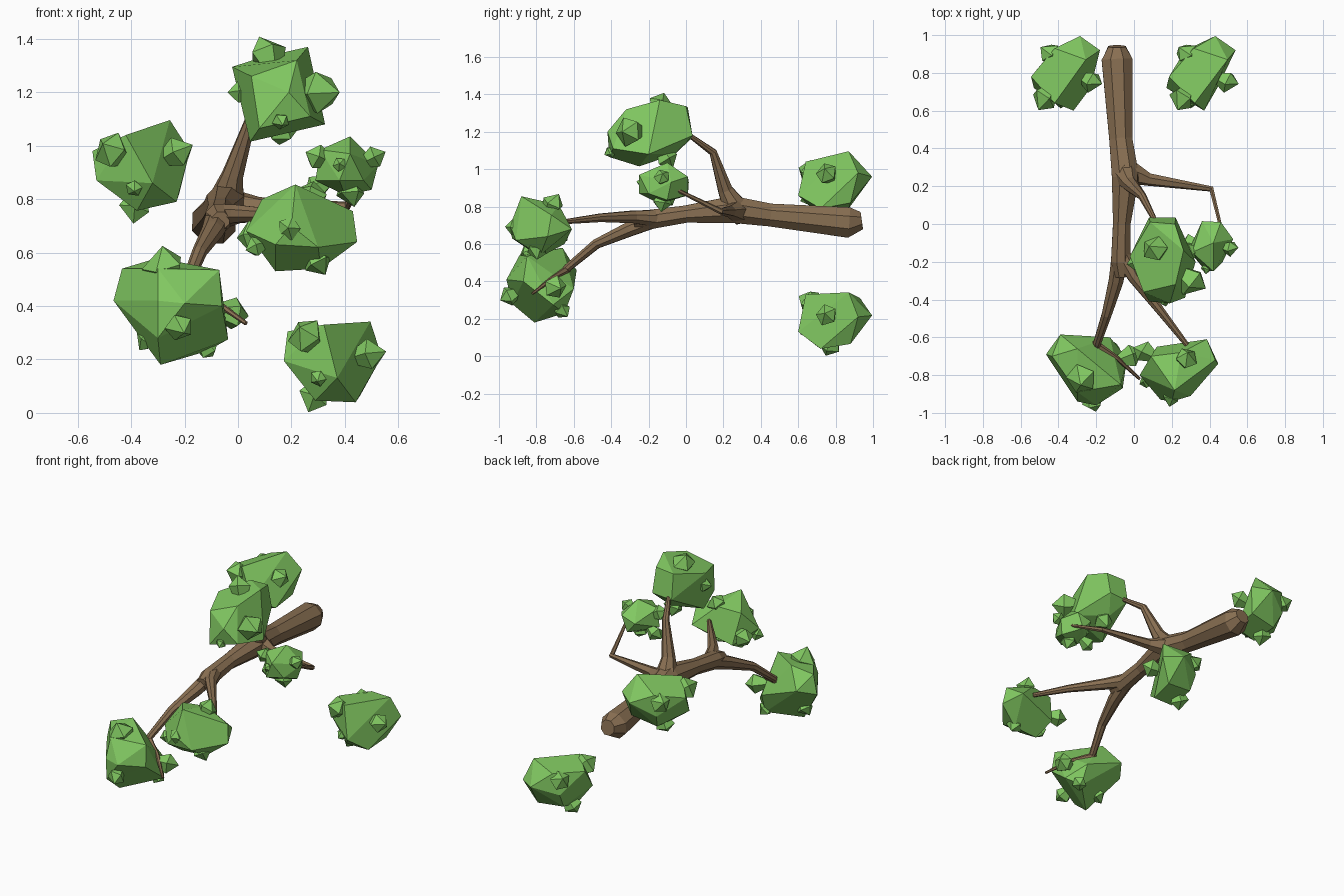
import bpy, bmesh, math
from mathutils import Vector, Matrix

def material(name, color):
    m = bpy.data.materials.new(name)
    m.diffuse_color = (*color, 1)
    return m

LEAF = material("leaf_green", (0.22, 0.58, 0.12))
BARK = material("bark_brown", (0.25, 0.16, 0.085))

def finish(name, bm, mat):
    bmesh.ops.recalc_face_normals(bm, faces=bm.faces[:])
    me = bpy.data.meshes.new(name)
    bm.to_mesh(me)
    bm.free()
    me.materials.append(mat)
    ob = bpy.data.objects.new(name, me)
    bpy.context.collection.objects.link(ob)
    return ob

def tube(name, path, sides=8):
    """Tapered faceted limb through (x, y, z, radius) points."""
    bm = bmesh.new()
    pts = [Vector(p[:3]) for p in path]
    rings, ref = [], None
    for i, p in enumerate(pts):
        t = (pts[min(i + 1, len(pts) - 1)] - pts[max(i - 1, 0)]).normalized()
        if ref is None:
            ref = t.orthogonal()
        ref = (ref - t * ref.dot(t)).normalized()
        side = t.cross(ref)
        ring = []
        for k in range(sides):
            a = math.tau * (k + 0.5) / sides
            ring.append(bm.verts.new(p + path[i][3] * (ref * math.cos(a) + side * math.sin(a))))
        rings.append(ring)
    for a, b in zip(rings, rings[1:]):
        for k in range(sides):
            bm.faces.new((a[k], a[(k + 1) % sides], b[(k + 1) % sides], b[k]))
    bm.faces.new(rings[0])
    bm.faces.new(rings[-1])
    return finish(name, bm, BARK)

def clump(name, points, tufts):
    """Faceted leaf mass (convex hull) with small pointed tufts (x, y, z, radius)."""
    bm = bmesh.new()
    verts = [bm.verts.new(p) for p in points]
    center = sum((Vector(p) for p in points), Vector()) / len(points)
    bmesh.ops.convex_hull(bm, input=verts)
    loose = [v for v in bm.verts if not v.link_faces]
    bmesh.ops.delete(bm, geom=loose, context='VERTS')
    bmesh.ops.dissolve_limit(bm, angle_limit=math.radians(12), verts=bm.verts[:], edges=bm.edges[:])
    for i, (x, y, z, r) in enumerate(tufts):
        p = Vector((x, y, z))
        rot = (p - center).to_track_quat('Z', 'Y').to_matrix()
        ring = []
        for k in range(5):
            a = math.tau * k / 5 + 0.7 * i
            ring.append(bm.verts.new(p + rot @ Vector((1.1 * r * math.cos(a), 1.1 * r * math.sin(a), 0))))
        tip = bm.verts.new(p + rot @ Vector((0.25 * r, 0, r)))
        root = bm.verts.new(p + rot @ Vector((0, 0, -2.4 * r)))
        for k in range(5):
            bm.faces.new((ring[k], ring[(k + 1) % 5], tip))
            bm.faces.new((ring[(k + 1) % 5], ring[k], root))
    return finish(name, bm, LEAF)

# main limb and its branches
tube("main_limb", [(-.09, .94, .725, .05), (-.09, .87, .715, .088), (-.07, .45, .755, .066),
                   (-.045, .25, .785, .078), (-.065, 0, .76, .05), (-.07, -.2, .73, .056),
                   (-.065, -.28, .72, .035)])
tube("lower_branch", [(-.07, -.15, .74, .05), (-.095, -.3, .68, .042), (-.145, -.48, .6, .028),
                      (-.195, -.63, .475, .022), (-.2, -.665, .44, .018)])
tube("lower_twig", [(-.2, -.64, .46, .022), (-.09, -.71, .42, .013), (.03, -.82, .335, .008)], 6)
tube("stub_twig", [(-.195, -.63, .47, .02), (-.245, -.66, .43, .012)], 6)
tube("front_branch", [(-.07, -.15, .735, .05), (0, -.28, .745, .036), (.14, -.46, .74, .024),
                      (.28, -.64, .72, .014)])
tube("upper_branch", [(-.045, .27, .78, .075), (-.02, .21, .89, .042), (.045, .145, 1.09, .022),
                      (.11, .02, 1.18, .013)])
tube("side_branch", [(-.06, .29, .775, .075), (.08, .235, .775, .034), (.41, .185, .775, .016),
                     (.47, -.06, .895, .009)], 6)

# leaf clumps
clump("top_clump",
      [(-.022, -.17, 1.295), (.262, -.14, 1.37), (.326, -.2, 1.08), (.045, -.25, 1.015),
       (.05, -.36, 1.26), (.22, -.32, 1.32), (.19, -.42, 1.2), (.27, -.39, 1.11), (.08, -.41, 1.065),
       (.085, .01, 1.33), (.217, 0, 1.337), (.22, .035, 1.18), (.08, .035, 1.17), (.15, -.06, 1.08)],
      [(.11, -.13, 1.35, .065), (.31, -.31, 1.2, .075), (0, -.2, 1.2, .04),
       (.16, -.41, 1.09, .03), (.165, -.1, 1.05, .055)])
clump("side_clump",
      [(.307, -.15, .985), (.42, -.1, 1.035), (.525, -.08, .93), (.5, -.1, .835), (.4, -.14, .815),
       (.29, -.14, .87), (.42, -.25, .97), (.38, -.25, .87), (.47, -.2, .87), (.36, .015, .93),
       (.46, .01, .96), (.42, .01, .86)],
      [(.29, -.15, .96, .045), (.515, -.13, .96, .04), (.42, -.13, .82, .05),
       (.38, -.24, .93, .025), (.29, -.1, .84, .045)])
clump("front_clump",
      [(.03, -.8, .68), (.09, -.7, .8), (.215, -.88, .855), (.43, -.72, .755), (.446, -.74, .64),
       (.31, -.78, .54), (.14, -.78, .53), (.386, -.61, .68), (.25, -.68, .81), (.2, -.94, .7),
       (.3, -.91, .62), (.14, -.93, .63), (.12, -.65, .6)],
      [(.19, -.925, .69, .042), (.28, -.71, .82, .055), (.05, -.67, .66, .055),
       (.3, -.8, .56, .05), (.06, -.83, .62, .037)])
clump("lower_clump",
      [(-.466, -.69, .42), (-.434, -.7, .54), (-.3, -.66, .58), (-.07, -.85, .535), (-.037, -.71, .275),
       (-.12, -.65, .23), (-.29, -.81, .18), (-.39, -.585, .46), (-.127, -.6, .36), (-.2, -.96, .41),
       (-.3, -.94, .42), (-.06, -.87, .4), (-.3, -.93, .28), (-.3, -.89, .54)],
      [(-.28, -.82, .555, .075), (-.22, -.95, .32, .05), (-.01, -.7, .37, .058),
       (-.11, -.66, .24, .042), (-.34, -.75, .27, .045)])
back = clump("back_left_clump",
             [(-.255, .87, 1.096), (-.42, .64, 1.04), (-.18, .92, .98), (-.286, .995, .96),
              (-.23, .72, .79), (-.32, .6, .86), (-.53, .72, .87), (-.545, .78, .98),
              (-.4, .87, .79), (-.378, .71, .757), (-.22, .88, .82), (-.42, .93, 1.02),
              (-.43, .92, .88)],
             [(-.48, .66, .985, .065), (-.22, .75, .98, .055), (-.39, .64, .84, .03),
              (-.39, .77, .76, .055), (-.45, .91, .97, .055)])

# second back clump: the same mass, turned and moved to the lower right
pivot = Vector((-.365, .8, .925))
low = bpy.data.objects.new("back_right_clump", back.data.copy())
low.data.transform(Matrix.Translation((.345, .8, .205)) @ Matrix.Rotation(math.radians(15), 4, 'Y')
                   @ Matrix.Translation(-pivot))
bpy.context.collection.objects.link(low)
